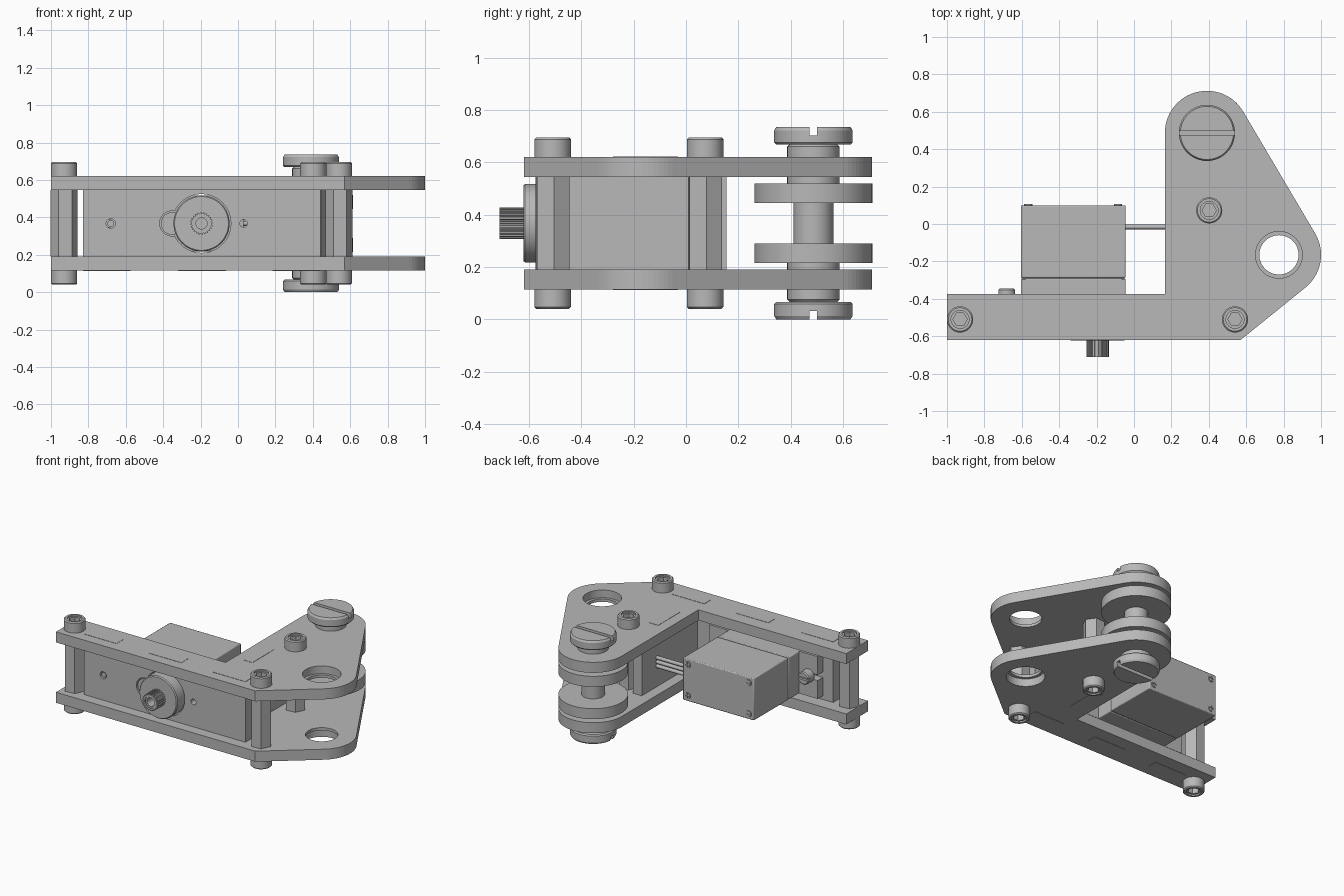
import bpy, bmesh
from math import cos, sin, pi, radians

if "Cube" in bpy.data.objects:
    bpy.data.objects.remove(bpy.data.objects["Cube"])

grey = bpy.data.materials.new("machined_grey")
grey.use_nodes = True
grey.diffuse_color = (0.48, 0.48, 0.48, 1)
grey.node_tree.nodes["Principled BSDF"].inputs["Base Color"].default_value = (0.48, 0.48, 0.48, 1)

MID = 0.3675                 # height of the symmetry plane
LOW, HIGH = 0.19, 0.545      # inner faces of the two plates
TOP = 0.62                   # outer face of the upper plate
SHAFT_X = -0.195             # motor shaft
PIVOT = (0.39, 0.487)
EYE = (0.775, -0.165)


def flip(z):
    return 2 * MID - z


def arc(c, r, a0, a1, n):
    steps = [radians(a0 + (a1 - a0) * i / n) for i in range(n + 1)]
    return [(c[0] + r * cos(a), c[1] + r * sin(a)) for a in steps]


def circle(c, r, n=48, turn=0):
    return arc(c, r, turn, turn + 360, n)[:-1]


def stack(name, rings, axis="z"):
    """Skin a pile of matching outlines, each given as (points, height)."""
    bm = bmesh.new()
    loops = []
    for pts, h in rings:
        loops.append([bm.verts.new((a, b, h) if axis == "z" else (a, h, b)) for a, b in pts])
    bm.faces.new(loops[0])
    bm.faces.new(loops[-1])
    for low, high in zip(loops, loops[1:]):
        for i in range(len(low)):
            j = (i + 1) % len(low)
            bm.faces.new((low[i], low[j], high[j], high[i]))
    bmesh.ops.recalc_face_normals(bm, faces=bm.faces)
    mesh = bpy.data.meshes.new(name)
    bm.to_mesh(mesh)
    bm.free()
    mesh.materials.append(grey)
    ob = bpy.data.objects.new(name, mesh)
    bpy.context.collection.objects.link(ob)
    return ob


def turned(name, c, profile, axis="z", n=48):
    return stack(name, [(circle(c, r, n), h) for r, h in profile], axis)


def box(name, x, y, z):
    return stack(name, [([(x[0], y[0]), (x[1], y[0]), (x[1], y[1]), (x[0], y[1])], h) for h in z])


def activate(ob):
    bpy.ops.object.select_all(action="DESELECT")
    ob.select_set(True)
    bpy.context.view_layer.objects.active = ob


def cut(ob, *cutters):
    activate(ob)
    for c in cutters:
        mod = ob.modifiers.new("cut", "BOOLEAN")
        mod.operation, mod.solver, mod.object = "DIFFERENCE", "EXACT", c
        bpy.ops.object.modifier_apply(modifier=mod.name)
        bpy.data.objects.remove(c)
    return ob


def soften(ob, width):
    mod = ob.modifiers.new("edge", "BEVEL")
    mod.width, mod.segments = width, 2


# Side plates with a stepped bore, opening outward
outline = [(-1, -0.375), (-1, -0.62), (0.57, -0.62)]
outline += arc(EYE, 0.225, -51, 30.5, 16)
outline += arc(PIVOT, 0.225, 30.5, 180, 28)
outline += [(0.165, -0.375)]
for side, f in (("upper", lambda z: z), ("lower", flip)):
    plate = stack(side + "_plate", [(outline, f(HIGH)), (outline, f(TOP))])
    cut(plate,
        turned("bore", EYE, [(0.105, f(0.5)), (0.105, f(0.7))]),
        turned("step", EYE, [(0.125, f(0.565)), (0.125, f(0.7))]))

    # Tenons of the panels showing on the plate
    for i, x in enumerate((-0.83, -0.32, 0.185)):
        box(f"{side}_front_tenon_{i + 1}", (x, x + 0.255), (-0.545, -0.47), (f(HIGH), f(TOP + 0.002)))
    box(side + "_side_tenon", (0.24, 0.31), (-0.28, -0.03), (f(HIGH), f(TOP + 0.002)))

    # Socket cap screws
    for i, p in enumerate(((-0.93, -0.51), (0.54, -0.51), (0.402, 0.073))):
        screw = turned(f"{side}_cap_screw_{i + 1}", p,
                       [(0.07, f(TOP)), (0.07, f(0.688)), (0.063, f(0.695))], n=32)
        cut(screw,
            turned("recess", p, [(0.048, f(0.685)), (0.048, f(0.72))], n=32),
            stack("socket", [(circle(p, 0.038, 6), f(0.645)), (circle(p, 0.038, 6), f(0.72))]))

    # Slotted pivot bolt, its collars and the roller disc
    bolt = turned(side + "_pivot_bolt", PIVOT,
                  [(0.1, f(HIGH - 0.03)), (0.1, f(0.66)), (0.092, f(0.668)), (0.142, f(0.668)),
                   (0.15, f(0.676)), (0.15, f(0.722)), (0.142, f(0.735))], n=64)
    cut(bolt, box("slot", (0.2, 0.6), (0.473, 0.501), (f(0.703), f(0.8))))
    turned(side + "_roller_disc", PIVOT, [(0.225, f(0.445)), (0.225, f(0.52))], n=64)

turned("pivot_shaft", PIVOT, [(0.076, 0.25), (0.076, 0.485)])

# Hexagonal standoffs
for i, p in enumerate(((-0.93, -0.51), (0.54, -0.51), (0.402, 0.073))):
    hexagon = circle(p, 0.072, 6, 5)
    stack(f"standoff_{i + 1}", [(hexagon, LOW), (hexagon, HIGH)])

# Panels between the plates
front = box("front_panel", (-0.83, 0.44), (-0.545, -0.47), (LOW, HIGH))
hole_y = (-0.7, -0.4)
cut(front,
    turned("hole", (SHAFT_X, MID), [(0.157, y) for y in hole_y], "y"),
    turned("hole", (-0.352, MID), [(0.067, y) for y in hole_y], "y"),
    turned("hole", (-0.68, MID), [(0.025, y) for y in hole_y], "y", 24),
    turned("hole", (0.03, MID), [(0.02, y) for y in hole_y], "y", 24))
box("side_panel", (0.24, 0.31), (-0.47, 0.155), (LOW, HIGH))

# Motor: case, gearbox and mounting ears
MX, MZ = (-0.605, -0.045), (0.217, 0.518)
soften(box("motor_case", MX, (-0.288, 0.1), MZ), 0.006)
soften(box("motor_gearbox", MX, (-0.47, -0.292), MZ), 0.006)
box("motor_core", (-0.6, -0.05), (-0.3, -0.28), (0.222, 0.513))
for name, x, slot in (("right_ear", (-0.75, -0.6), (-0.8, -0.68)),
                      ("left_ear", (-0.05, 0.1), (0.03, 0.15))):
    ear = box("motor_" + name, x, (-0.469, -0.41), MZ)
    cut(ear, box("slot", slot, (-0.6, -0.3), (MID - 0.02, MID + 0.02)))

# Case screws on the back corners
for i, x in enumerate((MX[0] + 0.04, MX[1] - 0.04)):
    for j, z in enumerate((MZ[0] + 0.04, MZ[1] - 0.04)):
        s = turned(f"case_screw_{i + 1}{j + 1}", (x, z), [(0.022, 0.09), (0.022, 0.106)], "y", 20)
        cut(s, box("slot", (x - 0.016, x + 0.016), (0.101, 0.12), (z - 0.004, z + 0.004)),
            box("slot", (x - 0.004, x + 0.004), (0.101, 0.12), (z - 0.016, z + 0.016)))

# Slotted mounting screw through the right ear
mount = turned("mount_screw", (-0.68, MID),
               [(0.018, -0.54), (0.018, -0.409), (0.045, -0.409), (0.045, -0.352), (0.038, -0.345)], "y", 28)
cut(mount, box("slot", (-0.75, -0.6), (-0.362, -0.3), (MID - 0.008, MID + 0.008)))

# Bearing boss, idler lobe and splined output shaft
turned("bearing_boss", (SHAFT_X, MID), [(0.15, -0.46), (0.15, -0.615), (0.144, -0.622)], "y", 64)
turned("idler_lobe", (-0.352, MID), [(0.06, -0.46), (0.06, -0.54)], "y")
spline = []
for i in range(24):
    for k, r in ((0, 0.06), (0.45, 0.06), (0.55, 0.053), (0.95, 0.053)):
        a = 2 * pi * (i + k) / 24
        spline.append((SHAFT_X + r * cos(a), MID + r * sin(a)))
shaft = stack("output_shaft", [(spline, -0.6), (spline, -0.712)], "y")
cut(shaft, turned("hole", (SHAFT_X, MID), [(0.042, -0.705), (0.042, -0.75)], "y", 24),
    turned("hole", (SHAFT_X, MID), [(0.03, -0.63), (0.03, -0.75)], "y", 24))

# Three leads from the motor to the side panel
for i in range(3):
    z = MID + (i - 1) * 0.03
    lead = turned(f"lead_{i + 1}", (0, 0), [(0.013, -0.06), (0.013, 0.25)], n=12)
    lead.rotation_euler.y = pi / 2
    lead.location = (0, -0.016, z)

# Smooth the round parts, keep the edges crisp
for ob in list(bpy.context.scene.objects):
    if ob.type == "MESH" and "plate" not in ob.name and "standoff" not in ob.name:
        activate(ob)
        bpy.ops.object.shade_smooth_by_angle(angle=radians(25))
